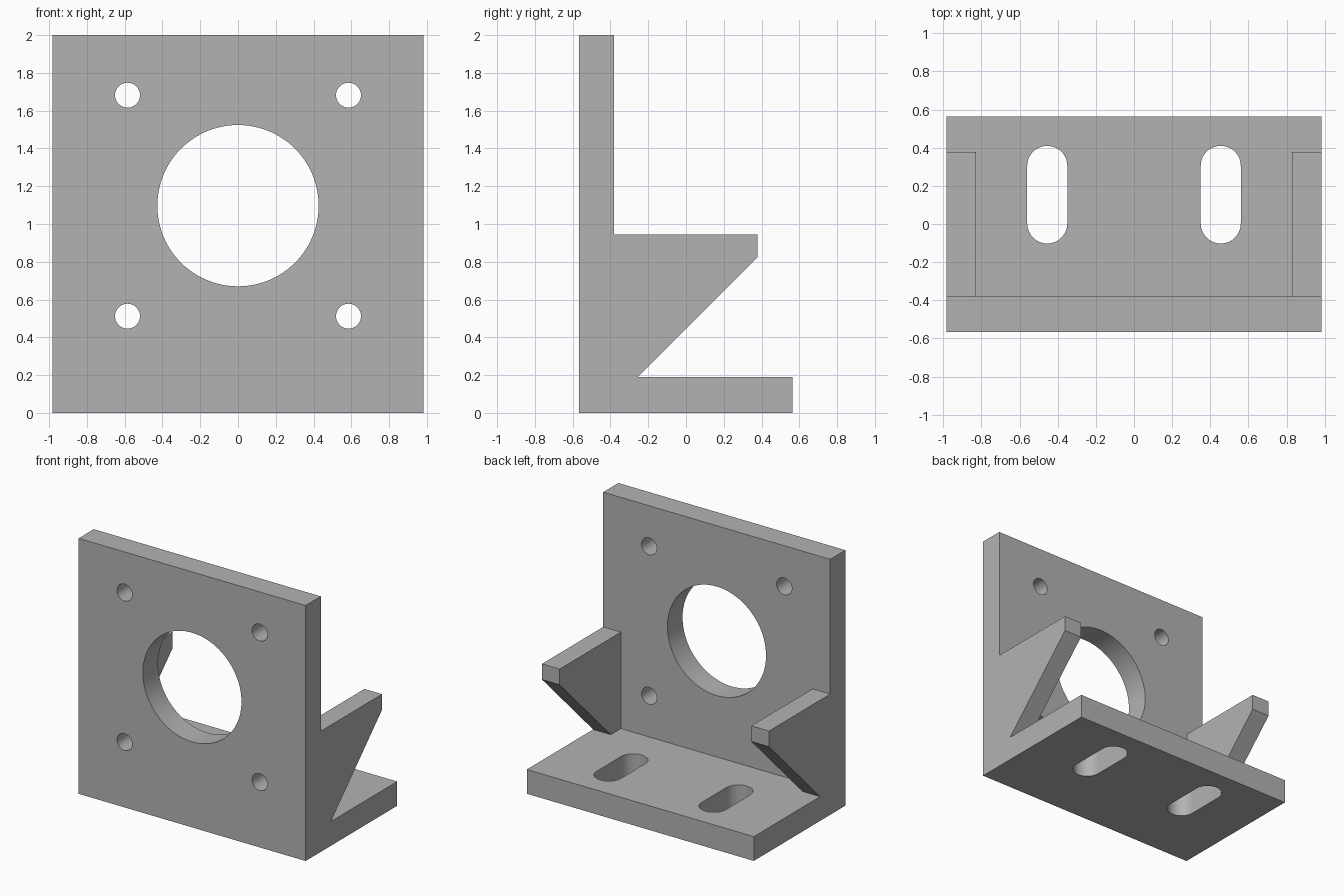
import bpy, bmesh
from math import cos, sin, pi
from mathutils import Vector

cube = bpy.data.objects.get("Cube")
if cube:
    bpy.data.objects.remove(cube, do_unlink=True)

HALF_W = 0.983
FRONT, BACK = -0.567, 0.565
PLATE_BACK = -0.38
BASE_TOP = 0.19

grey = bpy.data.materials.new("grey metal")
grey.use_nodes = True
colour = (0.45, 0.45, 0.45, 1)
grey.diffuse_color = colour
grey.node_tree.nodes["Principled BSDF"].inputs["Base Color"].default_value = colour


def prism(name, points, axis, start, end):
    """Extrude a 2D outline along the given axis."""
    place = {
        "x": lambda p: Vector((start, p[0], p[1])),
        "y": lambda p: Vector((p[0], start, p[1])),
        "z": lambda p: Vector((p[0], p[1], start)),
    }[axis]
    step = Vector([(end - start) * (axis == a) for a in "xyz"])
    bm = bmesh.new()
    face = bm.faces.new([bm.verts.new(place(p)) for p in points])
    cap = bmesh.ops.extrude_face_region(bm, geom=[face])["geom"]
    bmesh.ops.translate(bm, vec=step, verts=[v for v in cap if isinstance(v, bmesh.types.BMVert)])
    bmesh.ops.recalc_face_normals(bm, faces=bm.faces)
    mesh = bpy.data.meshes.new(name)
    bm.to_mesh(mesh)
    bm.free()
    mesh.materials.append(grey)
    obj = bpy.data.objects.new(name, mesh)
    bpy.context.collection.objects.link(obj)
    return obj


def arc(cx, cy, r, a0, a1, n):
    return [(cx + r * cos(a0 + (a1 - a0) * i / n), cy + r * sin(a0 + (a1 - a0) * i / n))
            for i in range(n + 1)]


def circle(cx, cy, r, n=64):
    return arc(cx, cy, r, 0, 2 * pi, n)[:-1]


def combine(target, other, operation):
    """Apply a boolean and discard the helper."""
    mod = target.modifiers.new(operation.title(), "BOOLEAN")
    mod.operation = operation
    mod.solver = "EXACT"
    mod.object = other
    bpy.context.view_layer.objects.active = target
    bpy.ops.object.modifier_apply(modifier=mod.name)
    bpy.data.objects.remove(other, do_unlink=True)


# Upright plate and foot as one L-shaped profile
bracket = prism("motor_mount_bracket", [
    (FRONT, 0), (BACK, 0), (BACK, BASE_TOP),
    (PLATE_BACK, BASE_TOP), (PLATE_BACK, 2), (FRONT, 2)], "x", -HALF_W, HALF_W)

# Side arms with a sloping underside
arm = [(PLATE_BACK, BASE_TOP), (-0.255, BASE_TOP), (0.378, 0.823),
       (0.378, 0.945), (PLATE_BACK, 0.945)]
for side in (-1, 1):
    combine(bracket, prism("side_arm", arm, "x", side * 0.83, side * HALF_W), "UNION")

# Central bore and four screw holes through the plate
combine(bracket, prism("bore", circle(0, 1.097, 0.427, 96), "y", -0.7, -0.3), "DIFFERENCE")
for x in (-0.585, 0.585):
    for z in (0.512, 1.682):
        combine(bracket, prism("screw_hole", circle(x, z, 0.066, 40), "y", -0.7, -0.3), "DIFFERENCE")

# Two rounded adjustment slots through the foot
for x in (-0.455, 0.455):
    outline = arc(x, 0.305, 0.105, 0, pi, 24) + arc(x, 0.003, 0.105, pi, 2 * pi, 24)
    combine(bracket, prism("slot", outline, "z", -0.1, 0.3), "DIFFERENCE")

# Smooth hole walls, crisp edges
bpy.ops.object.select_all(action="DESELECT")
bracket.select_set(True)
bpy.context.view_layer.objects.active = bracket
bpy.ops.object.shade_smooth_by_angle(angle=pi / 6)
